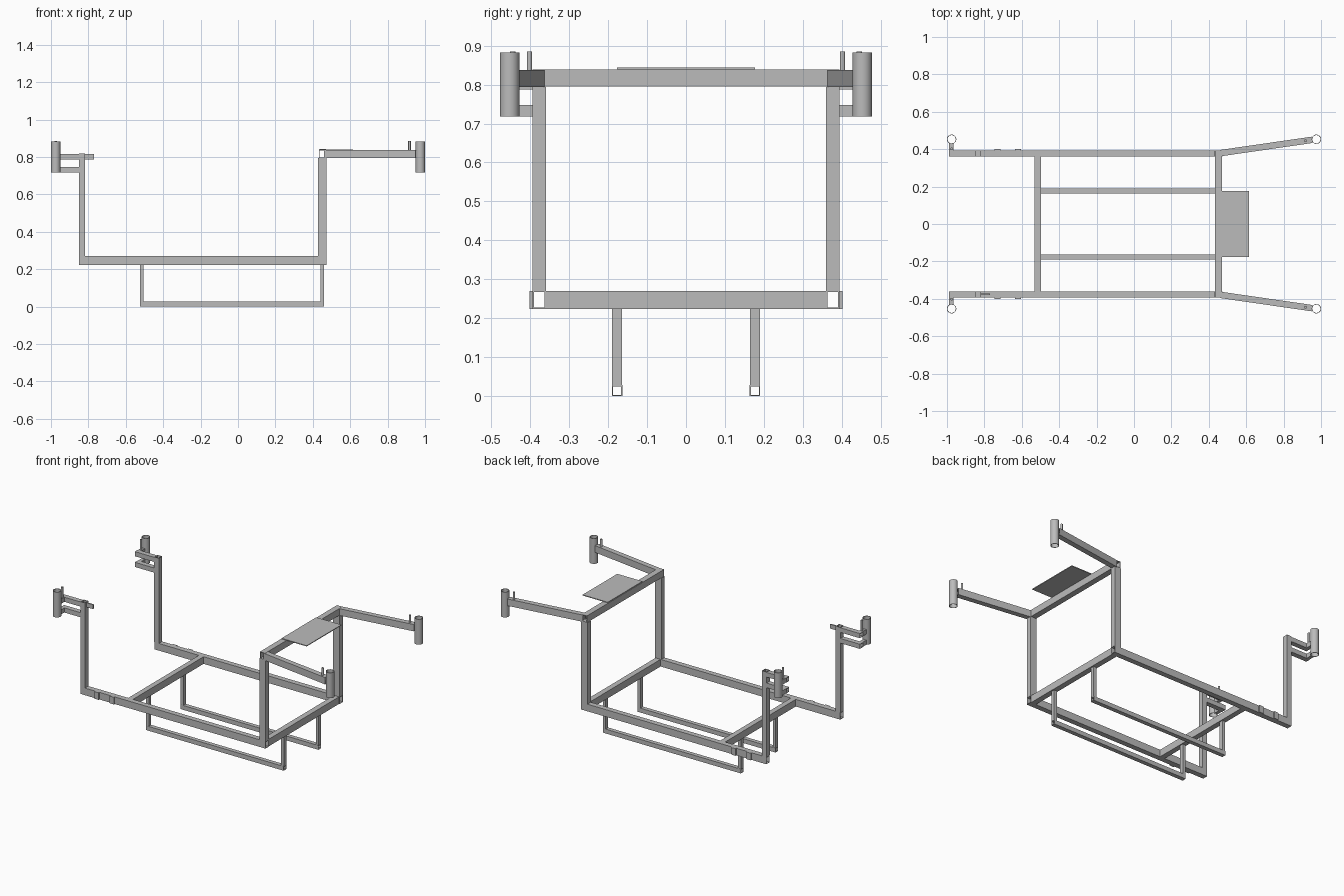
import bpy
import bmesh
from math import cos, sin, pi
from mathutils import Vector

if "Cube" in bpy.data.objects:
    bpy.data.objects.remove(bpy.data.objects["Cube"], do_unlink=True)

GREY = (0.5, 0.5, 0.5, 1)
steel = bpy.data.materials.new("grey_steel")
steel.use_nodes = True
steel.diffuse_color = GREY
steel.node_tree.nodes["Principled BSDF"].inputs["Base Color"].default_value = GREY

WALL = 0.003


def finish(name, bm):
    bmesh.ops.recalc_face_normals(bm, faces=bm.faces)
    mesh = bpy.data.meshes.new(name)
    bm.to_mesh(mesh)
    bm.free()
    mesh.materials.append(steel)
    obj = bpy.data.objects.new(name, mesh)
    bpy.context.collection.objects.link(obj)
    return obj


def hollow(name, start, end, outer, inner, smooth=False):
    """Open-ended hollow section swept from start to end."""
    start, end = Vector(start), Vector(end)
    along = (end - start).normalized()
    if abs(along.z) > 0.9:
        side = Vector((1, 0, 0))
    else:
        side = Vector((0, 0, 1)).cross(along).normalized()
    up = along.cross(side)
    bm = bmesh.new()
    loops = [[bm.verts.new(p + side * u + up * v) for u, v in shape]
             for p, shape in ((start, outer), (end, outer), (end, inner), (start, inner))]
    n = len(outer)
    for k in range(4):
        a, b = loops[k], loops[(k + 1) % 4]
        for i in range(n):
            j = (i + 1) % n
            face = bm.faces.new((a[i], a[j], b[j], b[i]))
            face.smooth = smooth and k in (0, 2)
    return finish(name, bm)


def rect(w, h):
    return [(-w / 2, -h / 2), (w / 2, -h / 2), (w / 2, h / 2), (-w / 2, h / 2)]


def tube(name, start, end, w, h):
    """Thin-walled rectangular tube: w across, h upwards."""
    return hollow(name, start, end, rect(w, h), rect(w - 2 * WALL, h - 2 * WALL))


def ring(r, n=32):
    return [(r * cos(2 * pi * i / n), r * sin(2 * pi * i / n)) for i in range(n)]


def round_tube(name, x, y, z0, z1, r):
    return hollow(name, (x, y, z0), (x, y, z1), ring(r), ring(r - WALL), True)


def box(name, lo, hi):
    lo, hi = Vector(lo), Vector(hi)
    bm = bmesh.new()
    bmesh.ops.create_cube(bm, size=1)
    for v in bm.verts:
        v.co = (lo + hi) / 2 + v.co * (hi - lo)
    return finish(name, bm)


def pin(name, x, y, z0, z1, r):
    bm = bmesh.new()
    bmesh.ops.create_cone(bm, cap_ends=True, segments=16, radius1=r, radius2=r, depth=z1 - z0)
    bmesh.ops.translate(bm, verts=bm.verts, vec=(x, y, (z0 + z1) / 2))
    for f in bm.faces:
        f.smooth = len(f.verts) == 4
    return finish(name, bm)


RAIL_Y, RAIL_Z, SKID_Y = 0.377, 0.247, 0.177

# Parts mirrored front and back
for s, tag in ((-1, "front"), (1, "back")):
    y = s * RAIL_Y
    tube(tag + "_main_rail", (-0.85, y, RAIL_Z), (0.473, y, RAIL_Z), 0.034, 0.046)
    tube(tag + "_right_post", (-0.834, y, 0.27), (-0.834, y, 0.82), 0.033, 0.034)
    tube(tag + "_left_post", (0.451, y, 0.27), (0.451, y, 0.795), 0.045, 0.034)

    # Thin splice strips on the outside of the rail
    for i, x in enumerate((-0.73, -0.62)):
        ya, yb = sorted((s * 0.394, s * 0.402))
        box(f"{tag}_splice_strip_{i}", (x - 0.015, ya, 0.224), (x + 0.015, yb, 0.27))

    # Lower skid
    ys = s * SKID_Y
    tube(tag + "_skid", (-0.525, ys, 0.014), (0.46, ys, 0.014), 0.027, 0.028)
    for x in (-0.515, 0.451):
        tube(tag + "_skid_post", (x, ys, 0.028), (x, ys, 0.225), 0.02, 0.025)

    # Splayed arm with its socket
    tube(tag + "_splayed_arm", (0.462, s * 0.379, 0.816), (0.952, s * 0.45, 0.816), 0.034, 0.044)
    round_tube(tag + "_left_socket", 0.975, s * 0.453, 0.718, 0.882, 0.025)
    pin(tag + "_left_pin", 0.917, s * 0.445, 0.83, 0.885, 0.007)

    # Two-bar bracket with its socket
    for level, z in (("upper", 0.802), ("lower", 0.733)):
        tube(f"{tag}_{level}_bracket_bar", (-0.99, y, z), (-0.85, y, z), 0.032, 0.03)
        tube(f"{tag}_{level}_bracket_link", (-0.977, s * 0.393, z), (-0.977, s * 0.431, z), 0.022, 0.03)
    round_tube(tag + "_right_socket", -0.975, s * 0.453, 0.718, 0.882, 0.025)
    pin(tag + "_right_pin", -0.975, s * 0.402, 0.79, 0.885, 0.007)

# Tab past the front post
box("front_bracket_tab", (-0.82, -0.379, 0.787), (-0.77, -0.371, 0.815))

# Cross beams
tube("lower_left_cross_beam", (0.452, -0.36, RAIL_Z), (0.452, 0.36, RAIL_Z), 0.036, 0.046)
tube("lower_right_cross_beam", (-0.515, -0.36, RAIL_Z), (-0.515, 0.36, RAIL_Z), 0.034, 0.046)
tube("upper_cross_beam", (0.451, -0.394, 0.817), (0.451, 0.394, 0.817), 0.038, 0.044)

# Flat shelf plate
box("shelf_plate", (0.435, -0.177, 0.839), (0.615, 0.177, 0.844))
